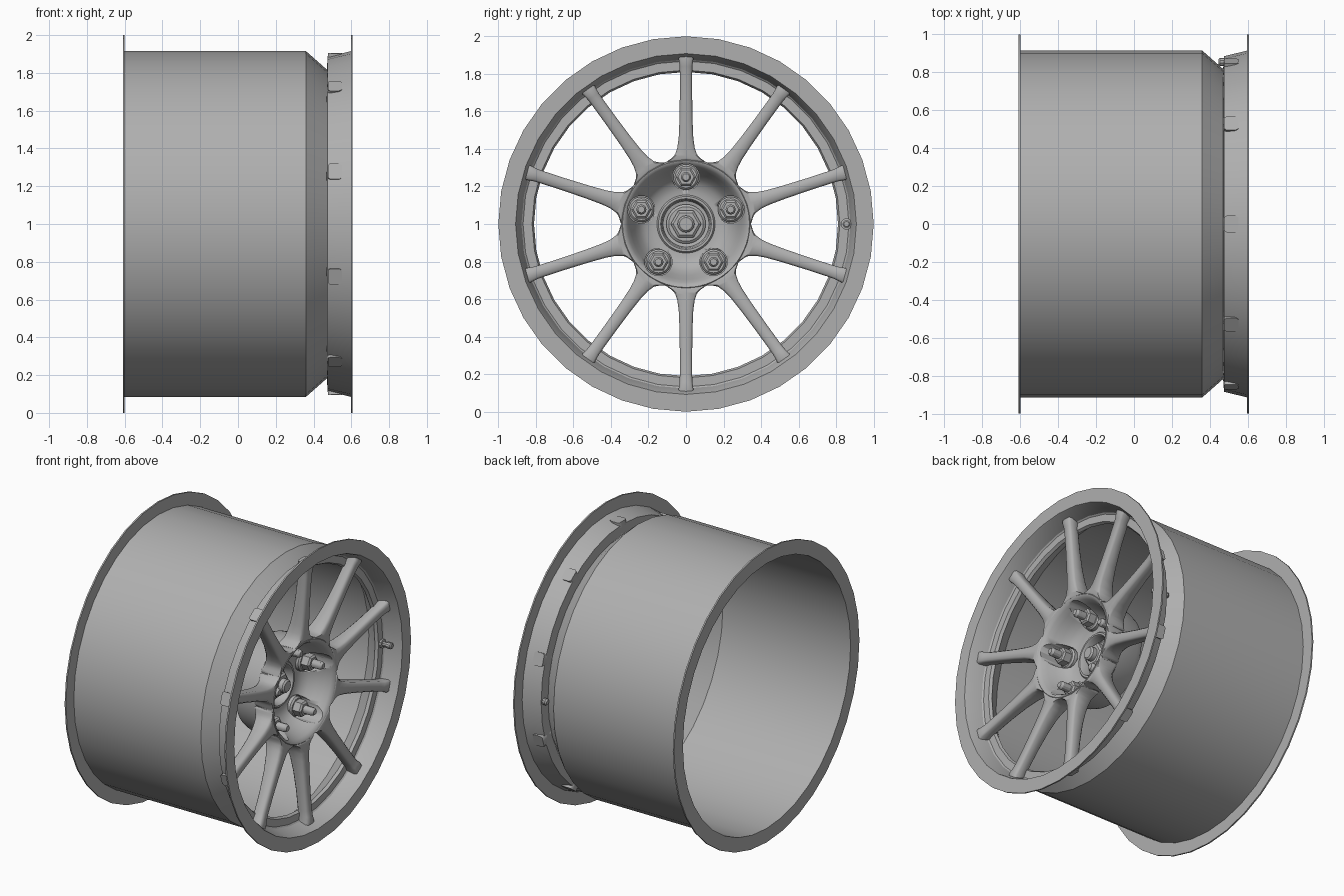
import bpy, bmesh, math
from math import sin, cos, asin, pi, radians

if "Cube" in bpy.data.objects:
    bpy.data.objects.remove(bpy.data.objects["Cube"])

# Dark grey metal for every part
metal = bpy.data.materials.new("dark_grey_metal")
metal.diffuse_color = (.43, .43, .43, 1)
metal.use_nodes = True
metal.node_tree.nodes["Principled BSDF"].inputs["Base Color"].default_value = metal.diffuse_color


def finish(name, bm, angle=30):
    bmesh.ops.remove_doubles(bm, verts=bm.verts, dist=1e-5)
    bmesh.ops.recalc_face_normals(bm, faces=bm.faces)
    me = bpy.data.meshes.new(name)
    bm.to_mesh(me)
    bm.free()
    me.shade_smooth()
    me.set_sharp_from_angle(angle=radians(angle))
    me.materials.append(metal)
    ob = bpy.data.objects.new(name, me)
    bpy.context.collection.objects.link(ob)
    return ob


def lathe(name, profile, segs, y=0.0, z=1.0, closed=False, angle=30, phase=0.0):
    """Revolve (x, radius) points about an x-parallel axis through (y, z)."""
    bm = bmesh.new()
    rings = []
    for x, r in profile:
        rings.append([bm.verts.new((x, y + r * cos(phase + 2 * pi * i / segs),
                                    z + r * sin(phase + 2 * pi * i / segs)))
                      for i in range(segs)])
    pairs = list(zip(rings, rings[1:]))
    if closed:
        pairs.append((rings[-1], rings[0]))
    for a, b in pairs:
        for i in range(segs):
            j = (i + 1) % segs
            bm.faces.new((a[i], a[j], b[j], b[i]))
    if not closed:
        bm.faces.new(rings[0])
        bm.faces.new(rings[-1])
    return finish(name, bm, angle)


# Rim: thin barrel with both flanges, cone and front lip
lathe("rim_barrel", [
    (-.61, 1), (-.60, 1), (-.60, .915), (.36, .915), (.47, .818), (.475, .885),
    (.597, .915), (.597, 1), (.607, 1), (.607, .908), (.60, .904), (.495, .877),
    (.487, .868), (.487, .82), (.468, .81), (.355, .905), (-.61, .905)],
    36, closed=True)

# Hub: softly dished front, flared back, recessed centre bore
hub = lathe("hub", [
    (.22, .10), (.20, .14), (.20, .31), (.24, .325), (.38, .342), (.485, .347),
    (.501, .344), (.506, .338), (.503, .328), (.485, .312), (.45, .295), (.405, .275),
    (.36, .25), (.33, .22), (.317, .18), (.315, .155), (.325, .147), (.325, .135),
    (.315, .128), (.265, .122), (.26, .10)], 60, angle=50)

# Lug positions and the pockets cut for them into the hub wall
lugs = [(.25 * cos(pi / 2 + k * 2 * pi / 5), 1 + .25 * sin(pi / 2 + k * 2 * pi / 5))
        for k in range(5)]
for y, z in lugs:
    cutter = lathe("pocket_cutter", [(.312, .073), (.7, .073)], 24, y, z)
    cutter.hide_render = True
    mod = hub.modifiers.new("pocket", 'BOOLEAN')
    mod.operation = 'DIFFERENCE'
    mod.solver = 'EXACT'
    mod.object = cutter
    bpy.context.view_layer.objects.active = hub
    bpy.ops.object.modifier_apply(modifier=mod.name)
    bpy.data.objects.remove(cutter, do_unlink=True)

# Spokes: stations of (radius, half width, front x, back x)
stations = [(.338, .103, .500, .36), (.347, .104, .506, .37), (.352, .092, .507, .375),
            (.357, .080, .508, .38), (.364, .069, .509, .385), (.376, .058, .510, .39),
            (.41, .046, .513, .40), (.46, .039, .517, .415), (.55, .035, .523, .435),
            (.68, .033, .532, .455), (.80, .033, .542, .468), (.84, .034, .548, .472),
            (.87, .038, .555, .474), (.905, .044, .55, .476)]
for k in range(10):
    base = pi / 2 + k * pi / 5
    bm = bmesh.new()
    loops = []
    for r, w, xf, xb in stations:
        inset = w - .010
        section = [(xb, -inset), (xb + .012, -w), (xf - .014, -w), (xf, -inset), (xf, 0),
                   (xf, inset), (xf - .014, w), (xb + .012, w), (xb, inset), (xb, 0)]
        loops.append([bm.verts.new((x, r * cos(base + asin(o / r)),
                                    1 + r * sin(base + asin(o / r)))) for x, o in section])
    for a, b in zip(loops, loops[1:]):
        for i in range(10):
            j = (i + 1) % 10
            bm.faces.new((a[i], a[j], b[j], b[i]))
    bm.faces.new(loops[0])
    bm.faces.new(loops[-1])
    finish(f"spoke_{k + 1}", bm, 60)

# Lug nuts: conical washer, hex nut and stud
for n, (y, z) in enumerate(lugs, 1):
    lathe(f"lug_washer_{n}", [(.30, .068), (.335, .068), (.345, .058)], 20, y, z)
    lathe(f"lug_nut_{n}", [(.34, .054), (.395, .054), (.405, .043)], 6, y, z, angle=20)
    lathe(f"lug_stud_{n}", [(.38, .027), (.465, .027), (.48, .018)], 12, y, z)

# Centre: bearing collar, hex axle nut and axle tip
lathe("centre_collar", [(.25, .105), (.285, .105), (.295, .092)], 32)
lathe("axle_nut", [(.28, .082), (.325, .082), (.335, .068)], 6, angle=20)
lathe("axle_tip", [(.32, .045), (.365, .045), (.375, .035)], 16)

# Valve stem through the front lip
lathe("valve_stem", [(.445, .014), (.455, .022), (.48, .022), (.482, .030), (.50, .030),
                     (.502, .017), (.53, .017), (.532, .021), (.56, .021), (.566, .014)],
      10, y=.855)
